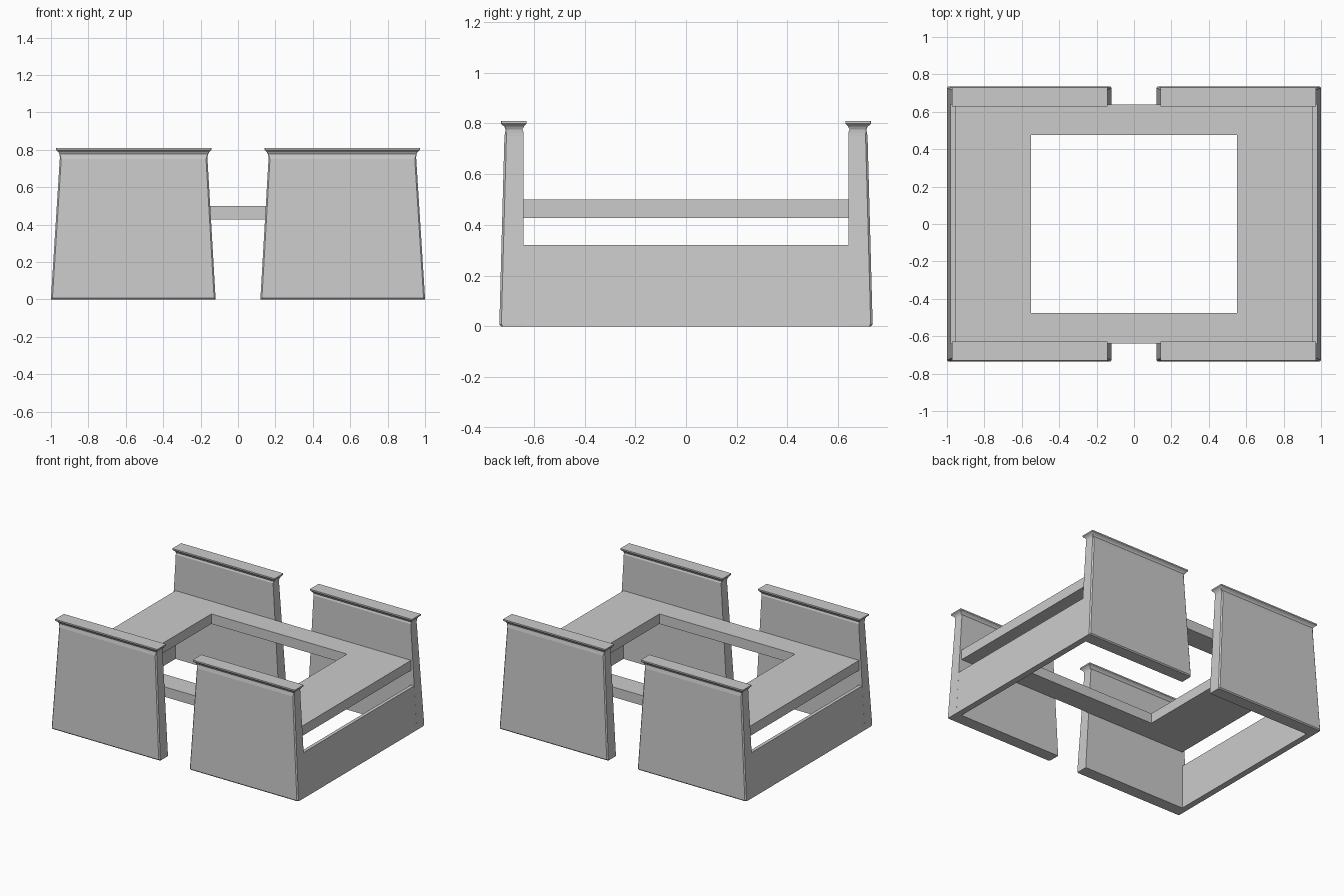
import bpy, bmesh

if "Cube" in bpy.data.objects:
    bpy.data.objects.remove(bpy.data.objects["Cube"])


def make_object(name, bm):
    bmesh.ops.recalc_face_normals(bm, faces=bm.faces)
    mesh = bpy.data.meshes.new(name)
    bm.to_mesh(mesh)
    bm.free()
    obj = bpy.data.objects.new(name, mesh)
    bpy.context.collection.objects.link(obj)
    return obj


def bridge(bm, a, b):
    n = len(a)
    for i in range(n):
        j = (i + 1) % n
        bm.faces.new((a[i], a[j], b[j], b[i]))


def ring(bm, z, x0, x1, outer, inner, c, sx, sy):
    # plan outline with the two outer corners chamfered
    pts = [(x0, inner), (x1, inner), (x1, outer - c),
           (x1 - c, outer), (x0 + c, outer), (x0, outer - c)]
    return [bm.verts.new((sx * x, sy * y, z)) for x, y in pts]


# z, x near gap, x far side, outer y, inner y, corner chamfer
PYLON = [
    (0.000, 0.120, 1.000, 0.729, 0.640, 0.008),
    (0.008, 0.120, 1.000, 0.736, 0.640, 0.008),
    (0.750, 0.163, 0.953, 0.716, 0.640, 0.008),
    (0.765, 0.163, 0.953, 0.713, 0.640, 0.004),
    (0.777, 0.160, 0.954, 0.711, 0.645, 0.002),
    (0.788, 0.154, 0.960, 0.717, 0.639, 0.002),
    (0.799, 0.143, 0.972, 0.730, 0.628, 0.002),
    (0.809, 0.143, 0.972, 0.730, 0.628, 0.002),
]


def pylon(name, sx, sy):
    bm = bmesh.new()
    rings = [ring(bm, *row, sx, sy) for row in PYLON]
    for a, b in zip(rings, rings[1:]):
        bridge(bm, a, b)
    bm.faces.new(rings[0])
    bm.faces.new(rings[-1])
    return make_object(name, bm)


# four battered pylons with flared cornices
for sy, fb in ((-1, "front"), (1, "back")):
    for sx, lr in ((-1, "left"), (1, "right")):
        pylon(f"{fb}_{lr}_pylon", sx, sy)

# low side walls, sloped outside and upright inside
for sx, lr in ((-1, "left"), (1, "right")):
    bm = bmesh.new()
    section = [(0.955, 0), (1.0, 0), (0.98, 0.32), (0.955, 0.32)]
    a, b = [[bm.verts.new((sx * x, y, z)) for x, z in section]
            for y in (-0.64, 0.64)]
    bridge(bm, a, b)
    bm.faces.new(a)
    bm.faces.new(b)
    make_object(f"{lr}_low_wall", bm)

# roof slab with a rectangular court opening
bm = bmesh.new()
loops = []
for hx, hy, z in ((0.955, 0.64, 0.427), (0.955, 0.64, 0.5),
                  (0.55, 0.477, 0.5), (0.55, 0.477, 0.427)):
    loops.append([bm.verts.new((x * hx, y * hy, z))
                  for x, y in ((-1, -1), (1, -1), (1, 1), (-1, 1))])
for i in range(4):
    bridge(bm, loops[i], loops[(i + 1) % 4])
make_object("roof_slab", bm)
